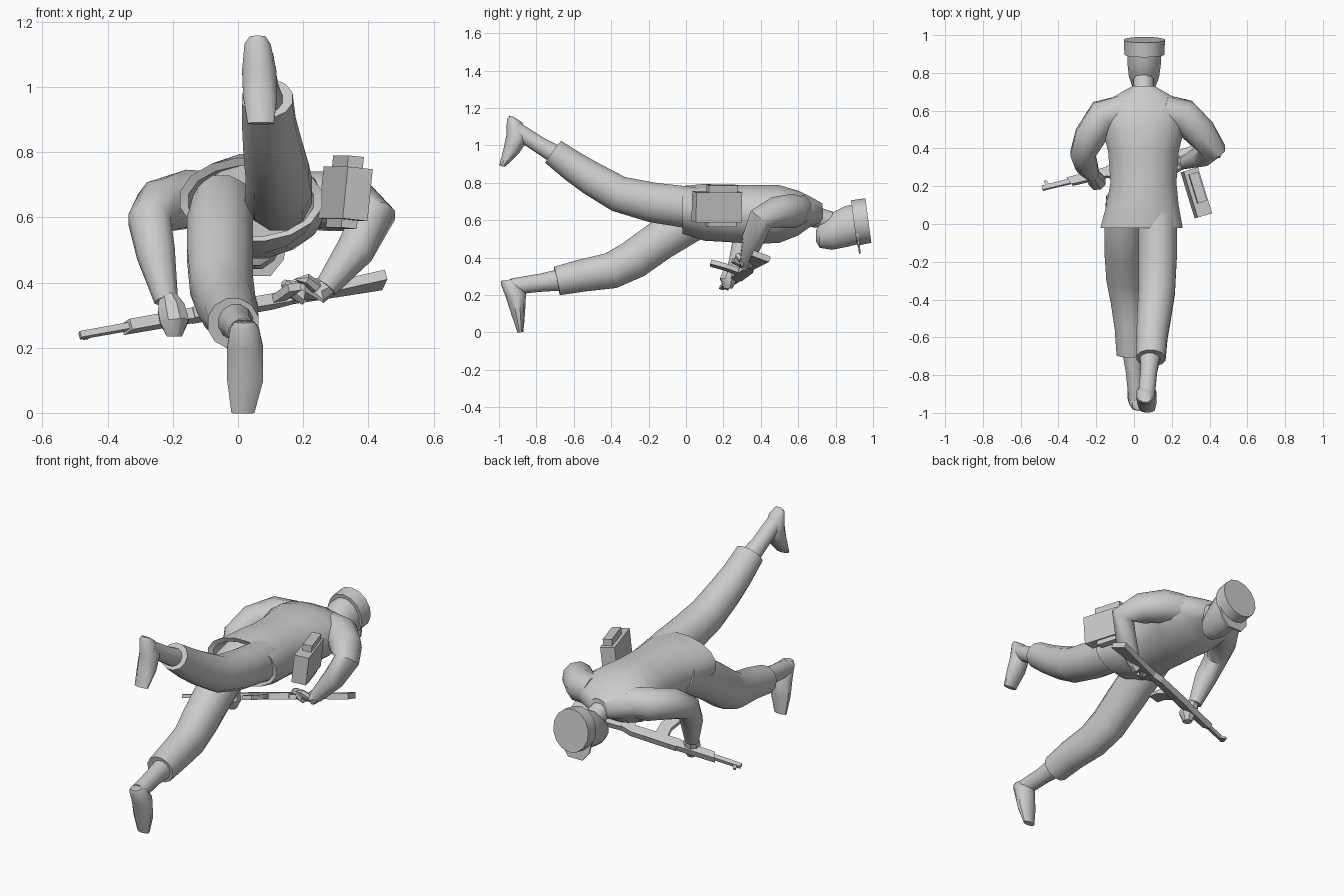
import bpy, bmesh, math
from mathutils import Vector, Matrix

grey = bpy.data.materials.new("light_grey")
grey.diffuse_color = (0.6, 0.6, 0.6, 1)


def finish(name, bm, smooth=40):
    bmesh.ops.recalc_face_normals(bm, faces=bm.faces)
    me = bpy.data.meshes.new(name)
    bm.to_mesh(me)
    bm.free()
    ob = bpy.data.objects.new(name, me)
    bpy.context.collection.objects.link(ob)
    me.materials.append(grey)
    if smooth:
        bpy.ops.object.select_all(action='DESELECT')
        ob.select_set(True)
        bpy.context.view_layer.objects.active = ob
        bpy.ops.object.shade_smooth_by_angle(angle=math.radians(smooth))
    return ob


def loft(name, rings, n=12, axis=None, smooth=40):
    """Skin rings of (x, y, z, half width, half depth), across the path or a fixed axis."""
    bm = bmesh.new()
    pts = [Vector(r[:3]) for r in rings]
    loops = []
    for i, r in enumerate(rings):
        t = Vector(axis) if axis else pts[min(i + 1, len(pts) - 1)] - pts[max(i - 1, 0)]
        t.normalize()
        w = (Vector((1, 0, 0)) - t * t.x).normalized()
        h = w.cross(t)
        a = [math.tau * (k + 0.5) / n for k in range(n)]
        loops.append([bm.verts.new(pts[i] + w * r[3] * math.cos(k) + h * r[-1] * math.sin(k)) for k in a])
    for p, q in zip(loops, loops[1:]):
        for k in range(n):
            bm.faces.new((p[k], p[(k + 1) % n], q[(k + 1) % n], q[k]))
    bm.faces.new(loops[0])
    bm.faces.new(loops[-1])
    return finish(name, bm, smooth)


def slab(name, outline, thick, frame):
    """Extruded flat outline, placed by a frame matrix."""
    bm = bmesh.new()
    f = bm.faces.new([bm.verts.new((x, y, -thick / 2)) for x, y in outline])
    top = bmesh.ops.extrude_face_region(bm, geom=[f])['geom']
    bmesh.ops.translate(bm, vec=(0, 0, thick), verts=[v for v in top if isinstance(v, bmesh.types.BMVert)])
    bm.transform(frame)
    return finish(name, bm, 0)


def box(name, loc, size, rot):
    bm = bmesh.new()
    bmesh.ops.create_cube(bm, size=1)
    bm.transform(Matrix.Translation(loc) @ rot @ Matrix.Diagonal((*size, 1)))
    return finish(name, bm, 0)


# Jacket with a hollow hem
Y = (0, 1, 0)
loft("jacket", [
    (.04, .14, .64, .17, .12), (.04, -.01, .65, .195, .11), (.04, -.02, .655, .222, .13),
    (.045, .1, .642, .195, .155), (.05, .22, .635, .178, .155), (.05, .38, .63, .19, .16),
    (.05, .5, .633, .22, .157), (.05, .6, .638, .235, .122), (.05, .66, .645, .185, .085),
    (.05, .73, .635, .06, .055)], 16, Y)

# Trouser legs, ankles and feet
loft("lower_trouser_leg", [
    (-.05, .14, .64, .1, .1), (-.055, 0, .58, .105, .115), (-.055, -.14, .49, .105, .11),
    (-.05, -.28, .39, .1, .108), (-.035, -.4, .33, .092, .1), (-.02, -.55, .305, .085, .09),
    (-.015, -.69, .275, .08, .08)])
loft("lower_ankle", [(-.01, -.64, .285, .06, .062), (0, -.78, .265, .045, .05),
                     (.015, -.93, .245, .045, .045)])
loft("lower_foot", [(.02, -.958, .28, .03, .03), (.02, -.945, .262, .046, .045),
                    (.022, -.91, .2, .058, .055), (.022, -.897, .1, .058, .037),
                    (.015, -.885, 0, .037, .016)], 10, (0, .15, -1))
loft("raised_trouser_leg", [
    (.12, .14, .66, .1, .1), (.125, 0, .67, .105, .115), (.125, -.18, .695, .105, .11),
    (.12, -.36, .74, .1, .1), (.105, -.5, .82, .092, .093), (.095, -.6, .885, .085, .085),
    (.09, -.71, .965, .08, .075)])
loft("raised_ankle", [(.09, -.66, .93, .06, .055), (.078, -.78, 1.0, .046, .046),
                      (.065, -.92, 1.09, .045, .045)])
loft("raised_foot", [(.06, -.932, 1.155, .025, .012), (.06, -.917, 1.13, .042, .042),
                     (.065, -.9, 1.05, .055, .06), (.068, -.933, .97, .055, .044),
                     (.07, -.983, .888, .042, .016)], 10, (0, -.2, -1))

# Arms
loft("left_arm", [
    (-.06, .6, .655, .085), (-.16, .575, .655, .092), (-.235, .46, .635, .085),
    (-.272, .37, .59, .068), (-.252, .31, .49, .062), (-.22, .26, .345, .038)], 10)
loft("right_arm", [
    (.16, .6, .655, .085), (.26, .575, .65, .092), (.355, .48, .64, .085),
    (.415, .4, .605, .07), (.36, .36, .5, .06), (.27, .325, .385, .036)], 10)

# Hands gripping the gun
loft("left_hand", [(-.215, .255, .355, .03), (-.205, .24, .32, .045), (-.195, .225, .28, .048),
                   (-.195, .225, .235, .025)], 8)
loft("right_hand", [(.285, .33, .395, .03), (.25, .325, .375, .04), (.2, .32, .365, .034),
                    (.155, .31, .385, .025), (.14, .3, .4, .012)], 8)
loft("right_thumb", [(.24, .3, .385, .02), (.21, .28, .41, .018), (.17, .28, .41, .012)], 6)

# Neck, head and cap
loft("neck", [(.05, .66, .63, .075, .07), (.05, .72, .61, .055, .055), (.052, .8, .58, .055, .06)])
loft("head", [
    (.053, .695, .515, .025, .03), (.053, .715, .52, .06, .07), (.053, .78, .54, .083, .102),
    (.054, .85, .565, .092, .114), (.055, .92, .58, .094, .112)], 12, Y)
loft("cap", [(.055, .898, .585, .108, .122), (.055, .975, .598, .112, .12)], 14, (0, .99, .13), 30)
# Peak sits flat against the cap rim and points forward over the face
peak = Matrix.Translation((.055, .92, .5)) @ Matrix.Rotation(math.radians(97), 4, 'X')
slab("cap_peak", [(-.095, .03), (.095, .03), (.085, -.03), (.045, -.08), (-.045, -.08), (-.085, -.03)],
     .01, peak)

# Satchel with a raised pouch band
rot = Matrix.Rotation(math.radians(17), 4, 'Z') @ Matrix.Rotation(math.radians(6), 4, 'Y')
box("satchel", (.33, .165, .672), (.08, .255, .16), rot)
box("satchel_band", (.328, .19, .677), (.05, .16, .222), rot)

# Rifle lying flat: u runs from muzzle to butt, v towards the magazine
muzzle, butt = Vector((-.485, .19, .238)), Vector((.44, .415, .402))
u = (butt - muzzle).normalized()
v = Vector((0, -.95, .3))
v = (v - u * v.dot(u)).normalized()
w = u.cross(v)
gun = Matrix.Translation(muzzle) @ Matrix((u, v, w)).transposed().to_4x4()
slab("rifle_barrel", [(0, -.012), (.36, -.014), (.36, .014), (0, .012)], .02, gun)
slab("rifle_sight", [(.015, -.035), (.03, -.035), (.045, -.008), (.02, -.008)], .012, gun)
slab("rifle_handguard", [(.14, -.02), (.38, -.025), (.38, .025), (.16, .022)], .035, gun)
slab("rifle_receiver", [(.36, -.03), (.62, -.03), (.68, -.012), (.68, .022), (.36, .03)], .035, gun)
slab("rifle_stock", [(.66, -.015), (.97, -.035), (.97, .065), (.66, .022)], .032, gun)
slab("rifle_magazine", [(.43, .02), (.5, .02), (.5, .1), (.47, .18), (.41, .165), (.435, .09)], .025, gun)
slab("rifle_grip", [(.61, .015), (.65, .015), (.69, .1), (.65, .105)], .025, gun)
